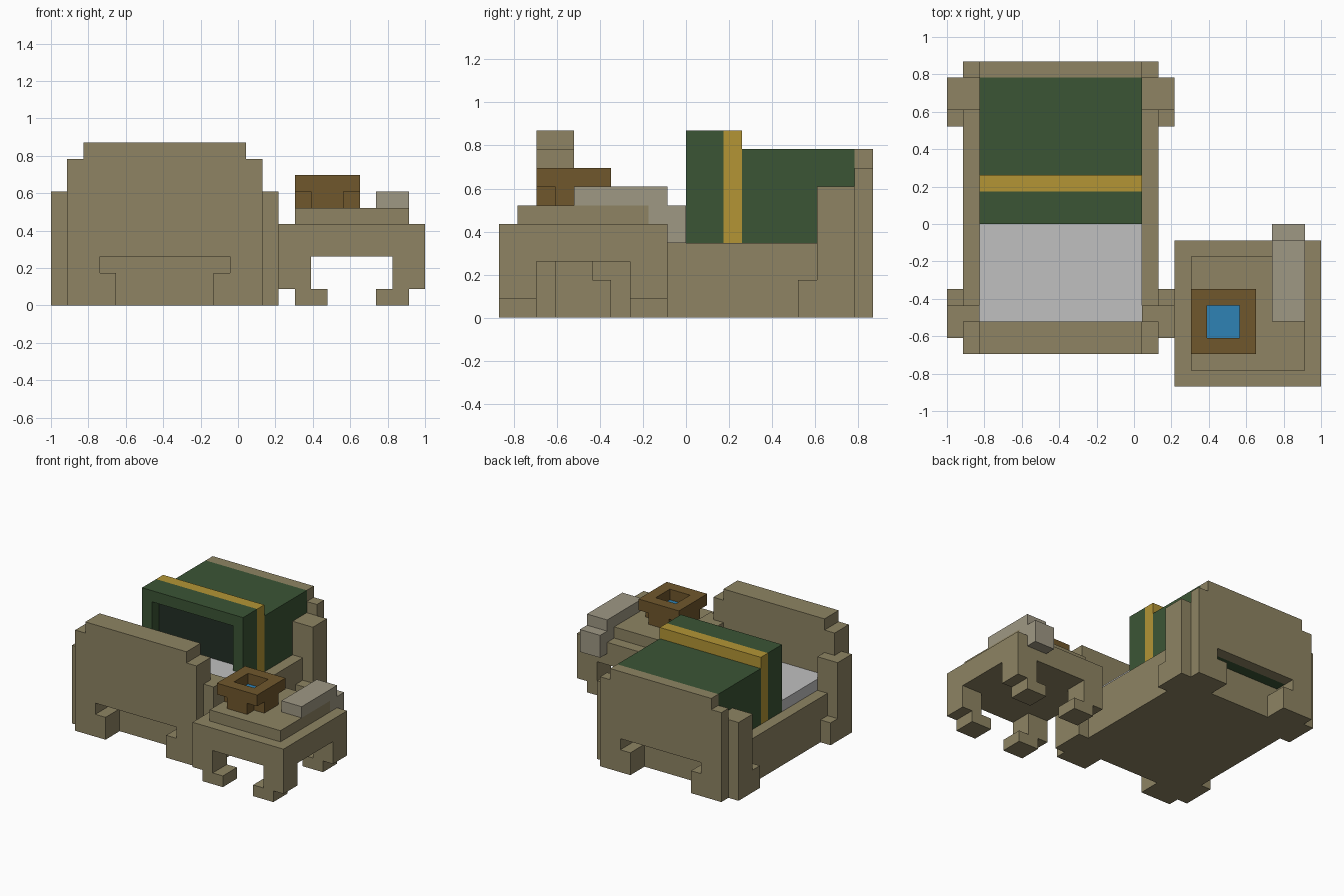
import bpy, bmesh
from mathutils import Vector

U = 2 / 23                       # one grid cell
ORIGIN = Vector((-11.5, -10, 0))

if "Cube" in bpy.data.objects:
    bpy.data.objects.remove(bpy.data.objects["Cube"])


def material(name, hex_code):
    """Flat material from an sRGB hex code."""
    def linear(c):
        return c / 12.92 if c <= 0.04045 else ((c + 0.055) / 1.055) ** 2.4
    rgb = [linear(int(hex_code[i:i + 2], 16) / 255) for i in (0, 2, 4)]
    m = bpy.data.materials.new(name)
    m.use_nodes = True
    m.diffuse_color = (*rgb, 1)
    m.node_tree.nodes["Principled BSDF"].inputs["Base Color"].default_value = (*rgb, 1)
    return m


tan = material("tan wood", "8e8463")
green = material("green blanket", "3b5535")
dark = material("dark green lining", "232f26")
gold = material("gold stripe", "b39535")
brown = material("brown wood", "70572c")
blue = material("blue water", "2f82b5")
white = material("white sheet", "c0c0c0")
grey = material("warm grey cloth", "9f9884")


def prism(name, mat, profile, y0, y1):
    """Extrude an (x, z) profile from y0 to y1, in grid cells."""
    bm = bmesh.new()
    face = bm.faces.new([bm.verts.new((x, y0, z)) for x, z in profile])
    ext = bmesh.ops.extrude_face_region(bm, geom=[face])
    moved = [v for v in ext["geom"] if isinstance(v, bmesh.types.BMVert)]
    bmesh.ops.translate(bm, verts=moved, vec=(0, y1 - y0, 0))
    bmesh.ops.recalc_face_normals(bm, faces=bm.faces)
    for v in bm.verts:
        v.co = (v.co + ORIGIN) * U
    mesh = bpy.data.meshes.new(name)
    bm.to_mesh(mesh)
    bm.free()
    mesh.materials.append(mat)
    obj = bpy.data.objects.new(name, mesh)
    bpy.context.collection.objects.link(obj)
    return obj


def box(name, mat, x0, x1, y0, y1, z0, z1):
    return prism(name, mat, [(x0, z0), (x1, z0), (x1, z1), (x0, z1)], y0, y1)


def symmetric(half, centre=7):
    """Complete a right-hand outline by mirroring it about x = centre."""
    return half + [(2 * centre - x, z) for x, z in reversed(half)]


def board(name, height, y0, y1):
    """Stepped end board with a T-shaped cutout at the floor."""
    prism(name, tan, symmetric([(11, 3), (11, 2), (10, 2), (10, 0), (13, 0),
                                (13, height - 1), (12, height - 1), (12, height)]), y0, y1)


def bed_pair(name, mat, x0, x1, *rest):
    """Matching boxes on both sides of the bed."""
    box("left_" + name, mat, x0, x1, *rest)
    box("right_" + name, mat, 14 - x1, 14 - x0, *rest)


# Bed frame
board("front_board", 10, 2, 4)
board("back_board", 9, 19, 20)
box("bed_base", tan, 2, 12, 4, 18, 0, 3)
bed_pair("side_rail", tan, 12, 13, 4, 19, 0, 4)
bed_pair("back_foot_block", tan, 10, 12, 18, 19, 0, 2)
bed_pair("back_foot_bracket", tan, 11, 12, 18, 19, 2, 3)
for end, y0, y1, f0, f1 in (("front", 3, 5, 5, 6), ("back", 17, 19, 16, 17)):
    bed_pair(end + "_post", tan, 12, 14, y0, y1, 0, 7)
    bed_pair(end + "_post_foot", tan, 13, 14, f0, f1, 0, 2)

# Bedding
box("mattress", white, 2, 12, 4, 10, 3, 5)
box("mattress_tuck", white, 3, 11, 10, 11, 3, 5)
prism("blanket_opening", green,
      symmetric([(11, 9), (11, 3), (12, 3), (12, 10)]), 10, 11)
box("blanket_front", green, 2, 12, 11, 12, 3, 10)
box("blanket_lining", dark, 3, 11, 10.95, 11, 5, 9)
box("blanket_stripe", gold, 2, 12, 12, 13, 3, 10)
box("blanket_body", green, 2, 12, 13, 19, 3, 9)

# Bedside table
box("table_body", tan, 14, 23, 0, 9, 3, 5)
box("table_top", tan, 15, 22, 1, 8, 5, 6)
for end, y in (("front", 0), ("back", 7)):
    for side, x, foot_x in (("right", 14, 15), ("left", 21, 20)):
        box(f"{end}_{side}_table_leg", tan, x, x + 2, y, y + 2, 1, 3)
        box(f"{end}_{side}_table_foot", tan, foot_x, foot_x + 2, y, y + 2, 0, 1)

# Bowl: cross-shaped stand, square rim and water
box("bowl_stand_long", brown, 16, 18, 2, 6, 6, 7)
for side, x in (("right", 15), ("left", 18)):
    box(f"bowl_stand_{side}", brown, x, x + 1, 3, 5, 6, 7)
    box(f"bowl_rim_{side}", brown, x, x + 1, 2, 6, 7, 8)
for end, y in (("front", 2), ("back", 5)):
    box(f"bowl_rim_{end}", brown, 16, 18, y, y + 1, 7, 8)
box("bowl_water", blue, 16, 18, 3, 5, 7, 7.05)

# Cloth draped over the back of the table
box("cloth_top", grey, 20, 22, 4, 9, 6, 7)
box("cloth_fold", grey, 20, 22, 8, 9, 5, 6)
box("cloth_drop", grey, 20, 22, 9, 10, 4, 6)
